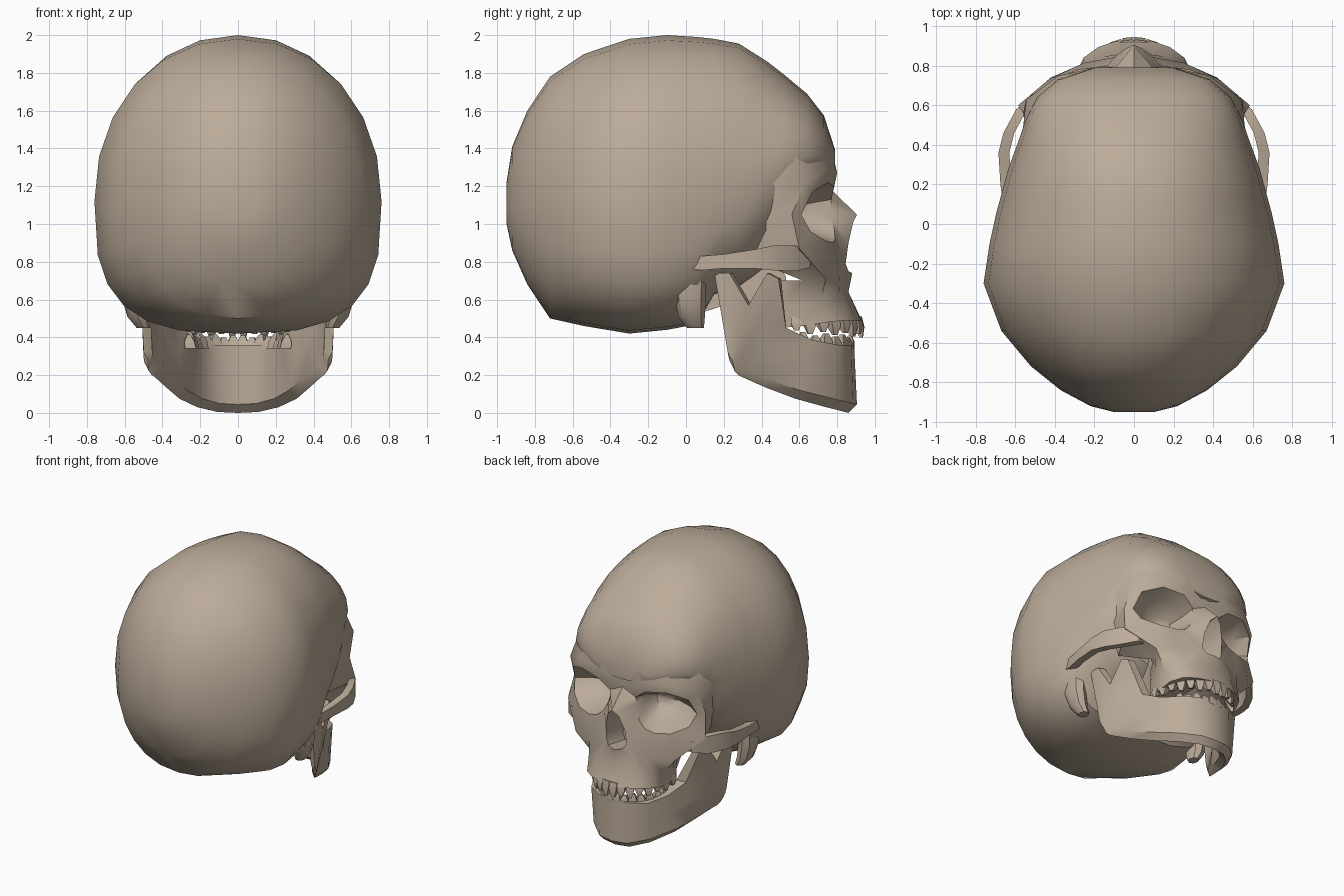
import bpy, bmesh, math
from mathutils import Vector as V

if "Cube" in bpy.data.objects:
    bpy.data.objects.remove(bpy.data.objects["Cube"])

bone = bpy.data.materials.new("bone")
bone.diffuse_color = (0.50, 0.41, 0.32, 1)
bone.use_nodes = True
bone.node_tree.nodes["Principled BSDF"].inputs["Base Color"].default_value = bone.diffuse_color


def build(name, grids, mirror=True, angle=38):
    """Each grid is (rows of points, close each row?, cap both ends?)."""
    bm = bmesh.new()
    for side in ((1, -1) if mirror else (1,)):
        for rows, close, cap in grids:
            vs = [[bm.verts.new((p[0] * side, p[1], p[2])) for p in r] for r in rows]
            n = len(rows[0])
            for a, b in zip(vs, vs[1:]):
                for i in range(n if close else n - 1):
                    j = (i + 1) % n
                    bm.faces.new((a[i], a[j], b[j], b[i]))
            if cap:
                bm.faces.new(vs[0])
                bm.faces.new(vs[-1])
    bmesh.ops.remove_doubles(bm, verts=bm.verts, dist=0.0005)
    bmesh.ops.recalc_face_normals(bm, faces=bm.faces)
    me = bpy.data.meshes.new(name)
    bm.to_mesh(me)
    bm.free()
    me.materials.append(bone)
    ob = bpy.data.objects.new(name, me)
    bpy.context.collection.objects.link(ob)
    bpy.ops.object.select_all(action='DESELECT')
    ob.select_set(True)
    bpy.context.view_layer.objects.active = ob
    bpy.ops.object.shade_smooth_by_angle(angle=math.radians(angle))
    return ob


def power(v, e):
    return math.copysign(abs(v) ** e, v)


# Braincase: rounded cross-sections from back to brow
# (y, half width, bottom, top, height of widest point, lower roundness)
sections = [
    (-0.95, 0.10, 1.00, 1.22, 1.10, 1.0), (-0.92, 0.22, 0.86, 1.41, 1.11, 1.0),
    (-0.84, 0.37, 0.68, 1.60, 1.10, 0.95), (-0.72, 0.52, 0.50, 1.78, 1.08, 0.87),
    (-0.54, 0.67, 0.46, 1.90, 1.08, 0.78), (-0.30, 0.76, 0.42, 1.98, 1.12, 0.67),
    (-0.10, 0.73, 0.44, 2.00, 1.14, 0.64), (0.06, 0.695, 0.47, 1.99, 1.16, 0.64),
    (0.15, 0.67, 0.62, 1.98, 1.18, 0.65), (0.28, 0.635, 0.66, 1.955, 1.22, 0.75),
    (0.43, 0.58, 0.76, 1.86, 1.27, 0.78), (0.52, 0.55, 1.10, 1.79, 1.32, 0.9),
    (0.64, 0.49, 1.20, 1.69, 1.36, 0.9), (0.73, 0.385, 1.23, 1.575, 1.36, 0.9),
    (0.79, 0.20, 1.25, 1.39, 1.31, 0.9)]
rings = []
for y, w, zb, zt, zc, e in sections:
    ring = []
    for k in range(24):
        t = 2 * math.pi * k / 24
        s = math.sin(t)
        ex = 0.95 if s >= 0 else e
        h = (zt - zc) if s >= 0 else (zc - zb)
        ring.append((w * power(math.cos(t), ex), y, zc + h * power(s, ex)))
    rings.append(ring)
build("braincase", [(rings, True, True)], mirror=False)

# Face: loops around the eye socket, starting at the bridge of the nose
outer = [(0, .77, 1.18), (.15, .80, 1.27), (.38, .75, 1.29), (.545, .63, 1.22),
         (.56, .56, 1.05), (.585, .60, .87), (.42, .74, .71), (.25, .815, .72),
         (.085, .845, .79), (.08, .86, .90), (.045, .885, 1.01), (0, .905, 1.05)]
rim = [(.11, .77, 1.13), (.20, .785, 1.20), (.36, .75, 1.22), (.49, .67, 1.17),
       (.52, .61, 1.05), (.49, .66, .96), (.39, .74, .91), (.28, .78, .90),
       (.20, .79, .92), (.15, .785, .97), (.125, .77, 1.03), (.11, .765, 1.08)]
centre = sum((V(p) for p in rim), V()) / len(rim)
apex = V((.20, .53, 1.05))


def socket(depth, size):
    c = centre.lerp(apex, depth)
    return [c + (V(p) - centre) * size for p in rim]


sockets = [outer, rim, socket(.5, .74), socket(.92, .36), socket(1, 0)]

# Brow running back into the forehead, and the wall behind the cheek
brow = [outer[:4], [(0, .783, 1.36), (.15, .765, 1.43), (.33, .70, 1.46), (.515, .575, 1.37)]]
temple = [[(.515, .575, 1.37)] + outer[3:7],
          [(.56, .45, 1.36), (.57, .40, 1.22), (.53, .37, 1.0), (.45, .37, .80), (.34, .62, .70)]]

# Upper jaw: rows from cheek height down to the gum, then the palate
jaw0 = [(0, .88, .74), (.06, .86, .75), outer[8], outer[7], outer[6],
        (.34, .62, .70), (.27, .50, .70)]
jaw1 = [(0, .86, .64), (.08, .86, .64), (.16, .845, .64), (.26, .81, .61),
        (.31, .71, .58), (.31, .60, .57), (.27, .50, .57)]
jaw2 = [(0, .93, .49), (.09, .925, .49), (.18, .895, .49), (.255, .84, .49),
        (.30, .75, .48), (.30, .62, .46), (.27, .50, .45)]
palate = [(x * .68, .5 + (y - .5) * .8, z) for x, y, z in jaw2]
roof = [(0, y - .03, .58) for x, y, z in palate]

# Nose opening
nose = [outer[11], outer[10], outer[9], outer[8], jaw0[1], jaw0[0]]
nose_back = [(x * .7, .68, z - .02) for x, y, z in nose]
nose_end = [(0, .67, z) for x, y, z in nose_back]

build("face", [(sockets, True, False), (brow, False, False), (temple, False, False),
               ([jaw0, jaw1, jaw2, palate, roof], False, False),
               ([nose, nose_back, nose_end], False, False)])


def slab(x0, x1, y, z0, z1):
    return [(x0, y, z0), (x1, y, z0), (x1, y, z1), (x0, y, z1)]


# Cheek arches: flat bars from the cheekbone to above the ear
arch = [(.66, .50, .77, .85), (.58, .585, .75, .885), (.46, .65, .755, .885),
        (.36, .675, .765, .865), (.20, .665, .765, .84), (.08, .65, .755, .83),
        (-.03, .63, .77, .815)]
build("cheek_arch", [([slab(x - .045, x + .01, y, a, b) for y, x, a, b in arch], True, True)])

# Skull base block joining upper jaw and braincase
build("skull_base", [([slab(-w, w, y, a, b) for y, w, a, b in
                       ((.05, .20, .52, .75), (.30, .20, .60, .85),
                        (.42, .23, .52, .90), (.53, .265, .46, .72))], True, True)],
      mirror=False)

# Bony knobs behind the ears
knob = []
for z, r, x, y in ((.82, .09, .55, .02), (.62, .085, .55, .02), (.51, .07, .53, .03),
                   (.45, .045, .50, .05)):
    knob.append([(x + .8 * r * math.cos(k * math.pi / 4), y + r * math.sin(k * math.pi / 4), z)
                 for k in range(8)])
build("ear_knob", [(knob, True, True)])

# Lower jaw: (top point, bottom point, thickness) from chin to jaw joint
stations = [((0, .89, .36), (0, .905, .0), .09), ((.13, .875, .36), (.12, .885, .005), .09),
            ((.24, .81, .36), (.24, .78, .03), .09), ((.31, .67, .385), (.35, .60, .075), .09),
            ((.37, .53, .45), (.42, .42, .135), .08), ((.465, .49, .71), (.465, .29, .19), .05),
            ((.475, .43, .74), (.48, .27, .20), .05), ((.495, .33, .57), (.495, .25, .22), .05),
            ((.52, .23, .74), (.50, .235, .25), .05), ((.52, .15, .74), (.50, .22, .28), .05)]
loops = []
for top, low, th in stations:
    top, low = V(top), V(low)
    d = V((-low.x, .42 - low.y, 0))
    d = d.normalized() * th
    up = V((0, 0, .045))
    loops.append([top, top.lerp(low + up, .5), low + up, low + d * .5,
                  low + d + up, top.lerp(low + up, .5) + d, top + d])
# the chin end is open on the mirror plane; only the joint end needs a lid
last = loops[-1]
lid = [[last[0], last[1], last[2], last[3]], [last[6], last[5], last[4], last[3]]]
build("lower_jaw", [(loops, True, False), (lid, False, False)])


# Teeth: small tapered pegs along each jaw
def teeth(name, rx, y0, ry, z_root, z_tip, lean, rise):
    grids = []
    for i in range(8):
        a = math.radians((i + .5) / 8 * 92)
        c = V((rx * math.sin(a), y0 + ry * math.cos(a), 0))
        out = V((math.sin(a), math.cos(a), 0))
        side = V((out.y, -out.x, 0))
        tip = z_tip + rise * (i / 7) + (.015 if i % 2 else 0) * (1 if z_root > z_tip else -1)
        rows = []
        for z, w, t, sh in ((z_root, .028, .03, 0), ((z_root + tip) / 2, .028, .026, lean * .6),
                            (tip, .012, .008, lean)):
            p = c + out * sh + V((0, 0, z))
            rows.append([p + side * w + out * t, p - side * w + out * t,
                         p - side * w - out * t, p + side * w - out * t])
        grids.append((rows, True, True))
    build(name, grids, angle=30)


teeth("upper_teeth", .265, .56, .34, .51, .40, .03, .02)
teeth("lower_teeth", .25, .53, .33, .34, .41, .01, .02)
